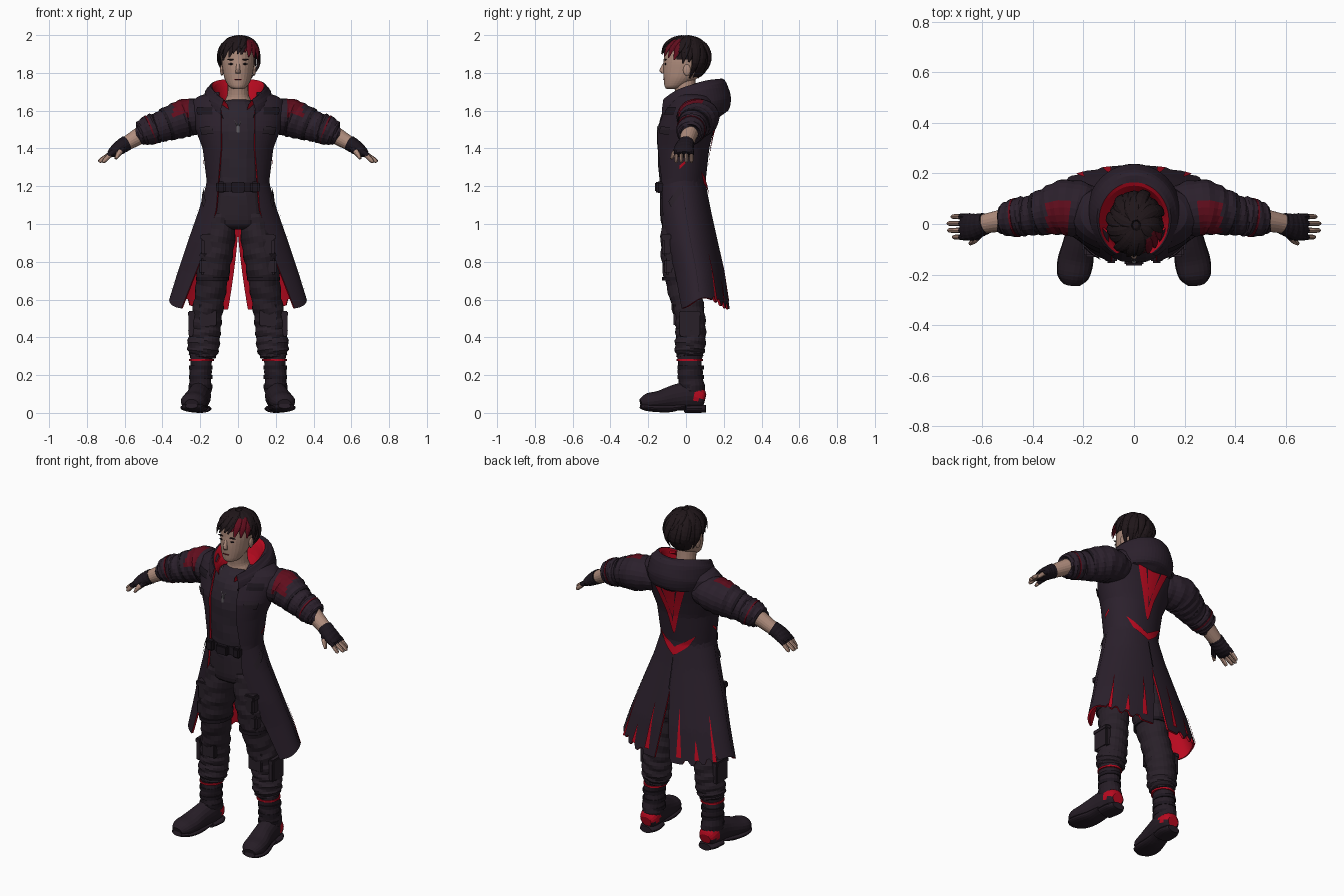
import bpy, bmesh, random
from math import sin, cos, pi, asin, radians
from mathutils import Vector

random.seed(4)
if "Cube" in bpy.data.objects:
    bpy.data.objects.remove(bpy.data.objects["Cube"])
made = []

def material(name, *rgb):
    m = bpy.data.materials.new(name)
    m.use_nodes = True
    m.diffuse_color = (*rgb, 1)
    m.node_tree.nodes["Principled BSDF"].inputs["Base Color"].default_value = (*rgb, 1)
    return m

COAT_C = material("coat_plum", .024, .0145, .025)
RED = material("lining_red", .48, .003, .014)
DARK_RED = material("worn_red", .12, .004, .012)
SKIN = material("skin", .43, .265, .205)
HAIR = material("hair_black", .014, .008, .01)
CLOTH = material("trouser_plum", .022, .0145, .022)
SHIRT = material("shirt_plum", .025, .017, .027)
BOOT = material("boot_plum", .019, .012, .019)
BLACK = material("strap_dark", .012, .008, .013)
METAL = material("metal", .12, .11, .12)

def finish(name, bm, mats, mirror=False, solid=0):
    me = bpy.data.meshes.new(name)
    bm.to_mesh(me)
    bm.free()
    ob = bpy.data.objects.new(name, me)
    bpy.context.collection.objects.link(ob)
    for m in mats:
        me.materials.append(m)
    if mirror:
        ob.modifiers.new("mirror", "MIRROR")
    if solid:
        s = ob.modifiers.new("cloth", "SOLIDIFY")
        s.thickness, s.offset = solid, -1
        s.material_offset = s.material_offset_rim = 1
    made.append(ob)

def spline(rows, f):
    """Smooth interpolation through rows of numbers, f from 0 to 1."""
    k = f * (len(rows) - 1)
    i = min(int(k), len(rows) - 2)
    t = k - i
    p = [rows[max(0, min(len(rows) - 1, i + d))] for d in (-1, 0, 1, 2)]
    return [b + .5 * t * (c - a + t * (2*a - 5*b + 4*c - d + t * (3*(b - c) + d - a)))
            for a, b, c, d in zip(*p)]

def tube(name, rows, mat, mirror=False, steps=4, fold=0, n=20, ref=(0, 1, 0), paint=None, level=False):
    """Sweep an ellipse along rows of x, y, z, half size across, half size along ref."""
    bm = bmesh.new()
    count = (len(rows) - 1) * steps
    pts = [spline(rows, i / count) for i in range(count + 1)]
    rings = []
    for i, p in enumerate(pts):
        d = Vector(pts[min(i + 1, count)][:3]) - Vector(pts[max(i - 1, 0)][:3])
        if level:
            d = Vector((0, 0, 1))
        u = d.cross(Vector(ref)).normalized()
        v = u.cross(d).normalized()
        ring = []
        for j in range(n):
            a = 2 * pi * j / n
            w = fold * sin(i * 1.9 + 1.5 * sin(a * 2))
            ring.append(bm.verts.new(Vector(p[:3]) + u * cos(a) * (p[3] + w) + v * sin(a) * (p[4] + w)))
        rings.append(ring)
    for r, s in zip(rings, rings[1:]):
        for j in range(n):
            bm.faces.new((r[j], r[(j + 1) % n], s[(j + 1) % n], s[j]))
    bm.faces.new(rings[0])
    bm.faces.new(rings[-1])
    bmesh.ops.recalc_face_normals(bm, faces=bm.faces)
    if paint:
        for f in bm.faces:
            f.material_index = int(paint[1](f.calc_center_median()))
    finish(name, bm, [mat, paint[0]] if paint else [mat], mirror)

def sheet(name, grid, mats, solid=0, rule=lambda i: 0):
    bm = bmesh.new()
    vs = [[bm.verts.new(p) for p in row] for row in grid]
    for i in range(len(vs) - 1):
        for j in range(len(vs[0]) - 1):
            bm.faces.new((vs[i][j], vs[i+1][j], vs[i+1][j+1], vs[i][j+1])).material_index = rule(i)
    finish(name, bm, mats, True, solid)

def block(name, loc, size, mat, mirror=False, ball=False):
    """Bevelled box, or an ellipsoid when ball is set; size is the full size."""
    bm = bmesh.new()
    if ball:
        bmesh.ops.create_uvsphere(bm, u_segments=20, v_segments=14, radius=.5)
    else:
        bmesh.ops.create_cube(bm, size=1)
    for v in bm.verts:
        v.co = Vector([l + s * c for l, s, c in zip(loc, size, v.co)])
    if not ball:
        bmesh.ops.bevel(bm, geom=bm.edges[:], offset=min(size) * .2, segments=2, affect='EDGES')
    finish(name, bm, [mat], mirror)

# Coat: height, half width, centre y, half depth, half opening
COAT = [(1.70, .14, .03, .10, .10), (1.665, .24, .04, .125, .10), (1.60, .255, .025, .15, .09),
        (1.50, .225, -.008, .155, .09), (1.40, .187, -.022, .145, .09), (1.22, .165, -.027, .13, .105),
        (1.08, .205, -.01, .14, .115), (.90, .268, .02, .15, .16), (.75, .318, .05, .153, .222),
        (.50, .395, .08, .16, .32)]

def coat_row(z):
    for a, b in zip(COAT, COAT[1:]):
        if z >= b[0]:
            f = (a[0] - z) / (a[0] - b[0])
            return [p + (q - p) * f for p, q in zip(a, b)]

def coat_point(t, z, out=0.0):
    _, rx, cy, ry, _ = coat_row(z)
    return Vector(((rx + out) * sin(t), cy - (ry + out) * cos(t), z))

grid = []
for i in range(45):
    grid.append([])
    for j in range(41):
        f = j / 40
        hem = .55 + .06 * sin(f * pi * .8 + .5) ** 4 + (.025 * (j % 4 > 1) if .55 < f < .93 else 0)
        z = 1.70 + (hem - 1.70) * i / 44
        r = coat_row(z)
        start = asin(r[4] / r[1])
        end = pi - max(0, .95 - z) * .35
        grid[-1].append(coat_point(start + (end - start) * f, z))
sheet("long_coat", grid, [COAT_C, RED], .012)

def patch(name, mat, *corners, out=.007):
    """Thin mirrored plate lying on the coat; corners are angle, height."""
    a, b, c, d = [Vector(p) for p in corners]
    sheet(name, [[coat_point(*a.lerp(b, k / 8).lerp(d.lerp(c, k / 8), m / 8), out) for k in range(9)]
                 for m in range(9)], [mat])

# Back emblem, torn slits, straps and seams on the coat
patch("back_wedge", RED, (pi - .42, 1.58), (pi, 1.58), (pi, 1.28), (pi - .06, 1.30))
patch("wedge_line", BLACK, (pi - .22, 1.57), (pi - .18, 1.57), (pi, 1.36), (pi, 1.39), out=.009)
patch("back_chevron", RED, (pi - .75, 1.28), (pi, 1.20), (pi, 1.15), (pi - .5, 1.215))
patch("back_seam", BLACK, (pi - .02, 1.14), (pi, 1.14), (pi, .96), (pi - .02, .96))
for t, top in [(.3, .86), (.62, .7), (.98, .84)]:
    patch("torn_slit", RED, (pi - t, top), (pi - t + .01, top), (pi - t + .05, .59), (pi - t - .04, .59))
patch("chest_strap", BLACK, (.55, 1.62), (1.0, 1.62), (1.0, 1.58), (.55, 1.58))
patch("chest_pocket", CLOTH, (.62, 1.52), (1.05, 1.51), (1.05, 1.47), (.62, 1.48))
patch("hip_pocket", CLOTH, (1.0, 1.12), (1.5, 1.2), (1.58, 1.17), (1.08, 1.09))
patch("side_seam", BLACK, (1.6, 1.2), (1.615, 1.2), (1.615, .64), (1.6, .64))
patch("waist_slash", RED, (1.5, 1.31), (1.75, 1.34), (1.75, 1.325), (1.5, 1.29))

# Hood: half width, front y, back y, front z, back z from lining to underside
HOOD = [(.075, -.09, .06, 1.53, 1.62), (.1, -.12, .11, 1.56, 1.69), (.138, -.135, .165, 1.59, 1.77),
        (.168, -.145, .215, 1.59, 1.745), (.187, -.15, .238, 1.57, 1.66), (.175, -.145, .215, 1.56, 1.59),
        (.14, -.12, .15, 1.55, 1.56)]
grid = []
for i in range(25):
    rx, yf, yb, zf, zb = spline(HOOD, i / 24)
    grid.append([])
    for j in range(25):
        t = .5 + (pi - .5) * j / 24
        w = (1 - cos(t)) / 2
        grid[-1].append((rx * sin(t), yf + (yb - yf) * w, zf + (zb - zf) * w ** .38 + .005 * sin(i * 1.3 + 2 * t)))
sheet("hood", grid, [COAT_C, RED], rule=lambda i: int(i < 8))

# Shirt, neck, belt
tube("shirt", [(0, -.02, 1.12, .14, .115), (0, -.027, 1.3, .145, .118), (0, -.022, 1.48, .16, .13),
               (0, -.005, 1.59, .14, .108), (0, .01, 1.64, .08, .065)], SHIRT, fold=.002)
tube("neck", [(0, .01, 1.6, .08, .07), (0, .005, 1.655, .068, .062), (0, 0, 1.69, .056, .055),
              (0, -.01, 1.77, .055, .06)], SKIN)
tube("belt", [(0, -.02, 1.17, .152, .127), (0, -.02, 1.22, .15, .125)], BLACK, n=32)
block("buckle", (0, -.15, 1.195), (.075, .03, .055), BLACK)
block("belt_pouch", (.09, -.135, 1.195), (.045, .04, .06), BLACK, True)
tube("necklace", [(.07, -.05, 1.65, .005, .005), (.045, -.097, 1.605, .004, .004),
                  (.018, -.132, 1.55, .003, .003), (0, -.146, 1.515, .003, .003)], METAL, True, n=8)
block("pendant", (0, -.149, 1.5), (.014, .01, .035), METAL)

# Trousers
tube("hips", [(0, -.015, 1.2, .145, .118), (0, -.015, 1.1, .16, .122), (0, -.015, 1.0, .165, .115),
              (0, -.015, .97, .1, .07)], CLOTH)
tube("trouser_leg", [(.088, -.015, 1.05, .08, .11), (.108, -.022, .9, .09, .112), (.13, -.02, .77, .088, .105),
                     (.148, 0, .62, .08, .088), (.168, .02, .5, .082, .082), (.178, .025, .41, .084, .08),
                     (.185, .02, .335, .083, .08), (.19, .02, .295, .066, .066)],
     CLOTH, True, steps=5, fold=.004, n=24)
for z, x, r in [(.93, .106, .093), (.72, .135, .088)]:
    tube("leg_strap", [(x, -.018, z, r, r + .02), (x, -.018, z - .02, r, r + .02)], BLACK, True, steps=1, level=True)
for name, loc, size in [("thigh_pouch", (.15, -.095, .885), (.085, .06, .11)),
                        ("thigh_pouch_flap", (.15, -.098, .93), (.095, .065, .035)),
                        ("lower_pouch", (.155, -.085, .775), (.1, .06, .085)),
                        ("calf_pocket", (.245, .02, .47), (.035, .11, .13)),
                        ("calf_pocket_flap", (.247, .02, .525), (.038, .115, .03)),
                        ("knee_panel", (.158, -.05, .52), (.09, .03, .12))]:
    block(name, loc, size, CLOTH, True)

# Boots
tube("boot_shaft", [(.192, .02, .32, .06, .066), (.198, .022, .22, .057, .064), (.2, .03, .12, .06, .07),
                    (.2, .03, .06, .05, .06)], BOOT, True, fold=.003)
tube("boot_foot", [(.2, .1, .07, .03, .035), (.2, .08, .075, .055, .052), (.203, .02, .09, .075, .06),
                   (.215, -.06, .08, .068, .06), (.23, -.14, .065, .052, .067), (.24, -.2, .058, .046, .063),
                   (.245, -.238, .048, .025, .035)], BOOT, True, ref=(1, 0, 0),
     paint=(RED, lambda c: c.y > .045 and .068 < c.z < .12))
tube("boot_heel", [(.2, .105, .022, .02, .04), (.2, .06, .022, .022, .06), (.208, -.005, .022, .022, .056)],
     BOOT, True, ref=(1, 0, 0))
tube("boot_sole", [(.21, -.01, .035, .012, .054), (.22, -.08, .026, .022, .062), (.232, -.15, .026, .022, .071),
                   (.242, -.21, .031, .02, .062), (.246, -.24, .037, .014, .033)], BOOT, True, ref=(1, 0, 0))
tube("boot_red_band", [(.193, .02, .286, .066, .07), (.193, .02, .276, .066, .07)], RED, True, steps=1)
for z in (.25, .2, .15):
    tube("boot_strap", [(.198, .024, z, .062, .07), (.198, .024, z - .02, .062, .07)], BLACK, True, steps=1)

# Sleeves with worn shoulder patches, forearms and gloves
tube("sleeve", [(.16, .045, 1.57, .08, .10), (.26, .065, 1.565, .1, .112), (.34, .05, 1.54, .094, .094),
                (.42, .03, 1.51, .078, .075), (.47, .025, 1.495, .068, .066)],
     COAT_C, True, steps=6, fold=.003, n=24,
     paint=(DARK_RED, lambda c: .255 < c.x < .345 and c.z > 1.575 and c.y < .1))
tube("rolled_cuff", [(.42, .03, 1.515, .07, .068), (.44, .03, 1.507, .081, .078), (.485, .022, 1.49, .075, .072),
                     (.515, .018, 1.476, .062, .062), (.52, .018, 1.474, .05, .05)], COAT_C, True, fold=.003)
tube("cuff_tear", [(.462, .026, 1.5, .081, .078), (.47, .025, 1.497, .08, .077)], DARK_RED, True, steps=1)
tube("arm_strap", [(.37, .043, 1.53, .091, .089), (.385, .04, 1.524, .088, .086)], BLACK, True, steps=1)
tube("forearm", [(.5, .018, 1.48, .047, .046), (.57, .005, 1.438, .04, .04), (.62, -.005, 1.41, .034, .037)],
     SKIN, True)
tube("glove", [(.588, .002, 1.429, .041, .043), (.605, -.003, 1.419, .04, .046), (.63, -.01, 1.402, .037, .051),
               (.655, -.012, 1.385, .031, .054), (.68, -.012, 1.368, .019, .047)], BLACK, True, fold=.001)
for y, e in [(-.052, .715), (-.025, .733), (.002, .735), (.029, .72)]:
    tube("glove_finger", [(.66, y, 1.38, .016, .013), (.672, y, 1.374, .015, .013), (.687, y, 1.363, .014, .012)],
         BLACK, True, n=10)
    tube("fingertip", [(.675, y, 1.37, .013, .011), (e - .01, y, 1.338, .012, .01), (e, y, 1.327, .007, .006)],
         SKIN, True, n=10)
tube("thumb", [(.605, -.03, 1.405, .02, .018), (.63, -.062, 1.375, .015, .014), (.648, -.078, 1.345, .007, .007)],
     BLACK, True, n=10, paint=(SKIN, lambda c: c.y < -.063))

# Head and face
tube("head", [(0, -.07, 1.714, .022, .032), (0, -.058, 1.728, .048, .055), (0, -.03, 1.77, .071, .088),
              (0, -.01, 1.82, .082, .111), (0, 0, 1.87, .087, .118), (0, 0, 1.93, .08, .11),
              (0, 0, 1.97, .045, .06)], SKIN, n=28, level=True)
tube("nose", [(0, -.11, 1.855, .008, .009), (0, -.124, 1.815, .012, .016), (0, -.118, 1.797, .013, .012)],
     SKIN, n=12, level=True)
for name, loc, size, mat in [("ear", (.085, .005, 1.815), (.02, .04, .06), SKIN),
                             ("eye", (.035, -.109, 1.847), (.03, .01, .009), BLACK),
                             ("brow", (.036, -.109, 1.87), (.044, .012, .007), HAIR),
                             ("mouth", (.006, -.116, 1.766), (.03, .01, .006), DARK_RED)]:
    block(name, loc, size, mat, True, True)

# Hair: skull cap cut away over the face, then overlapping locks
cap = bmesh.new()
bmesh.ops.create_uvsphere(cap, u_segments=28, v_segments=20, radius=1)
for v in cap.verts:
    v.co = Vector((v.co.x * .098, v.co.y * .122 + .003, v.co.z * .115 + 1.87))
low = [v for v in cap.verts if v.co.z < (1.91 if v.co.y < -.05 else 1.86 if v.co.y < .025 else 1.775)]
bmesh.ops.delete(cap, geom=low, context='VERTS')
finish("hair_cap", cap, [HAIR])
for k in range(54):
    a = 2 * pi * (k % 27) / 27 - pi + random.uniform(-.08, .08)
    end = (14 if abs(a) < .45 else 4 if abs(a) < 1.3 else -15 if abs(a) < 1.9 else -50) + random.uniform(-9, 9)
    end = max(end, 0) + 18 if k > 26 else end
    puff = random.uniform(.97, 1.1)
    path = []
    for m, wide in enumerate((.018, .024, .019, .004)):
        el = radians(82 + (end - 82) * m / 3)
        b = a + .3 - .11 * m
        path.append((.008 + .106 * puff * sin(b) * cos(el), -.004 - .126 * puff * cos(b) * cos(el),
                     1.872 + .116 * min(puff, 1.05) * sin(el), wide * .4, wide))
    tube("hair_lock", path, HAIR, n=8, ref=(cos(a), sin(a), 0),
         paint=(DARK_RED, lambda c: .15 < a < 1.2 and c.z < 1.975))

# Shading
for ob in bpy.context.view_layer.objects:
    ob.select_set(ob in made)
bpy.context.view_layer.objects.active = made[0]
bpy.ops.object.shade_smooth_by_angle(angle=radians(45))
